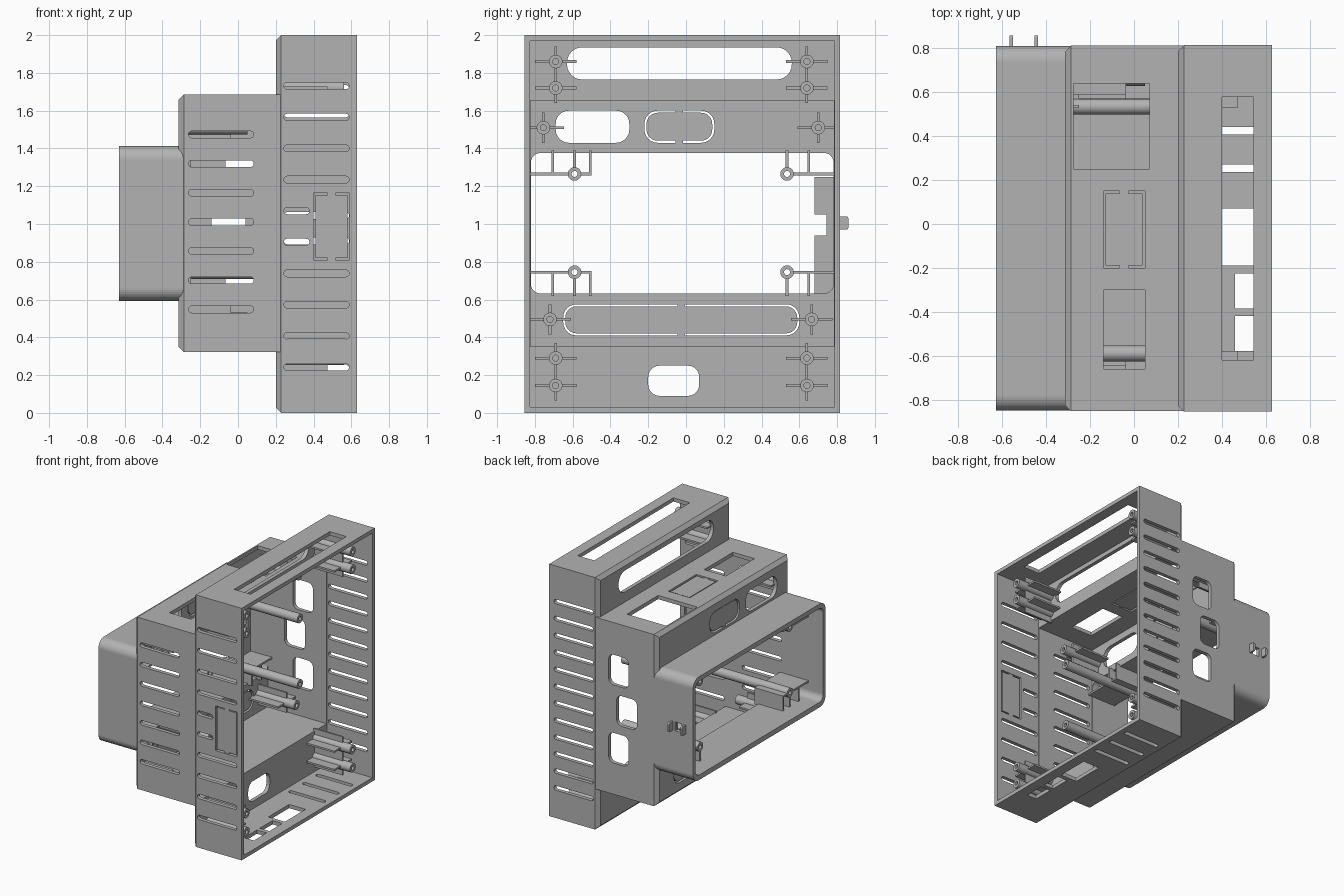
import bpy, bmesh, math
from mathutils import Vector

if "Cube" in bpy.data.objects:
    bpy.data.objects.remove(bpy.data.objects["Cube"], do_unlink=True)

GREY = (0.45, 0.45, 0.45, 1)
mat = bpy.data.materials.new("plain grey plastic")
mat.use_nodes = True
mat.diffuse_color = GREY
mat.node_tree.nodes["Principled BSDF"].inputs["Base Color"].default_value = GREY


def place(axis, a, b, depth):
    """Put profile coordinates on the plane normal to the given axis."""
    return {"x": (depth, a, b), "y": (a, depth, b), "z": (a, b, depth)}[axis]


def prism(bm, axis, a, b, span, r=0, seg=6):
    """Rectangle a x b with corner radius r, extruded along axis over span."""
    pts = []
    if r:
        corners = [(a[1] - r, b[1] - r), (a[0] + r, b[1] - r),
                   (a[0] + r, b[0] + r), (a[1] - r, b[0] + r)]
        for q, (ca, cb) in enumerate(corners):
            for i in range(seg + 1):
                t = math.pi / 2 * (q + i / seg)
                pts.append((ca + r * math.cos(t), cb + r * math.sin(t)))
    else:
        pts = [(a[1], b[1]), (a[0], b[1]), (a[0], b[0]), (a[1], b[0])]
    low, high = [[bm.verts.new(place(axis, p, q, d)) for p, q in pts] for d in span]
    n = len(pts)
    faces = [bm.faces.new(low), bm.faces.new(high[::-1])]
    for i in range(n):
        j = (i + 1) % n
        faces.append(bm.faces.new((low[j], low[i], high[i], high[j])))
    bmesh.ops.recalc_face_normals(bm, faces=faces)


def tube(bm, y, z, span, outer=0.036, inner=0.016, n=20):
    """Hollow screw post along x."""
    rings = []
    for r, x in ((outer, span[0]), (outer, span[1]), (inner, span[1]), (inner, span[0])):
        rings.append([bm.verts.new((x, y + r * math.cos(i * math.tau / n),
                                    z + r * math.sin(i * math.tau / n))) for i in range(n)])
    faces = []
    for k in range(4):
        p, q = rings[k], rings[(k + 1) % 4]
        for i in range(n):
            j = (i + 1) % n
            faces.append(bm.faces.new((p[i], p[j], q[j], q[i])))
    bmesh.ops.recalc_face_normals(bm, faces=faces)


def finish(name, bm, smooth=False):
    mesh = bpy.data.meshes.new(name)
    bm.to_mesh(mesh)
    bm.free()
    mesh.materials.append(mat)
    ob = bpy.data.objects.new(name, mesh)
    bpy.context.scene.collection.objects.link(ob)
    if smooth:
        bpy.ops.object.select_all(action="DESELECT")
        ob.select_set(True)
        bpy.context.view_layer.objects.active = ob
        bpy.ops.object.shade_smooth_by_angle(angle=math.radians(35))
    return ob


def combine(target, tool, operation):
    """Apply a boolean and discard the tool."""
    tool.hide_render = True
    mod = target.modifiers.new("cut", "BOOLEAN")
    mod.object, mod.operation, mod.solver = tool, operation, "EXACT"
    mod.use_self = True
    dg = bpy.context.evaluated_depsgraph_get()
    mesh = bpy.data.meshes.new_from_object(target.evaluated_get(dg))
    target.modifiers.clear()
    target.data = mesh
    bpy.data.objects.remove(tool, do_unlink=True)


def tier(name, x, y, z):
    """Box with a chamfered rim on its -x face."""
    bm = bmesh.new()
    prism(bm, "x", y, z, x)
    rim = [e for e in bm.edges if all(v.co.x < x[0] + 0.001 for v in e.verts)]
    bmesh.ops.bevel(bm, geom=rim, offset=0.028, segments=1, affect="EDGES")
    return finish(name, bm)


def block(name, *args, **kw):
    bm = bmesh.new()
    prism(bm, *args, **kw)
    return finish(name, bm)


# Three-tier outer body
shell = tier("case_shell", (0.2, 0.63), (-0.855, 0.815), (0, 2))
combine(shell, tier("mid", (-0.315, 0.3), (-0.853, 0.813), (0.322, 1.685)), "UNION")
combine(shell, block("neck", "x", (-0.851, 0.811), (0.592, 1.412), (-0.63, -0.25),
                     r=0.07, seg=10), "UNION")

# Hollow interior, open at both ends
combine(shell, block("c1", "x", (-0.825, 0.785), (0.03, 1.97), (0.23, 0.8)), "DIFFERENCE")
combine(shell, block("c2", "x", (-0.823, 0.783), (0.352, 1.655), (-0.285, 0.4)), "DIFFERENCE")
combine(shell, block("c3", "x", (-0.821, 0.781), (0.632, 1.376), (-0.8, 0), r=0.05), "DIFFERENCE")

# All wall openings
FRONT, BACK = (-0.95, -0.79), (0.75, 0.9)
bm = bmesh.new()


def vent(x, z, wall):
    prism(bm, "y", x, (z - 0.018, z + 0.018), wall, r=0.0175, seg=4)


for i in range(10):
    short = i in (4, 5)
    vent((0.243, 0.378 if short else 0.588), 0.242 + 0.1655 * i, FRONT)
for i in range(7):
    vent((-0.262, 0.083), 0.548 + 0.1543 * i, FRONT)
for i in range(12):
    vent((0.243, 0.588), 0.238 + 0.1345 * i, BACK)
for x, z in (((-0.065, 0.11), 1.31), ((-0.14, 0.04), 1.0), ((-0.065, 0.11), 0.69)):
    prism(bm, "y", x, (z - 0.12, z + 0.12), BACK, r=0.045)
prism(bm, "y", (-0.53, -0.47), (0.97, 1.04), BACK)

# Openings in the step tops and the floor
prism(bm, "z", (0.40, 0.545), (-0.62, 0.58), (1.9, 2.1))
prism(bm, "z", (-0.275, 0.07), (0.25, 0.64), (1.6, 1.75))
prism(bm, "z", (-0.14, 0.05), (-0.66, -0.30), (1.6, 1.75))
prism(bm, "z", (0.40, 0.545), (-0.19, 0.07), (-0.1, 0.08))
for y in (-0.5, -0.305):
    prism(bm, "z", (0.46, 0.545), (y - 0.08, y + 0.08), (-0.1, 0.08))
for y in (0.255, 0.425, 0.595):
    prism(bm, "z", (0.27, 0.588), (y - 0.017, y + 0.017), (-0.1, 0.08), r=0.0165, seg=4)

# Rounded openings in the step faces
prism(bm, "x", (-0.63, 0.56), (1.765, 1.935), (0.1, 0.26), r=0.08)
prism(bm, "x", (-0.20, 0.07), (0.09, 0.25), (0.1, 0.26), r=0.06)
prism(bm, "x", (-0.69, -0.30), (1.43, 1.60), (-0.4, -0.2), r=0.07)

# Knock-out panels: hole here, slightly smaller plate added afterwards
knockouts = [
    ("side_panel", "y", (0.40, 0.59), (0.81, 1.165), (-0.848, -0.828), FRONT, 0),
    ("top_panel", "z", (-0.14, 0.05), (-0.20, 0.15), (1.658, 1.68), (1.6, 1.75), 0),
    ("port_panel", "x", (-0.22, 0.15), (1.43, 1.60), (-0.308, -0.29), (-0.4, -0.2), 0.07),
    ("lower_panel", "x", (-0.65, 0.60), (0.41, 0.575), (-0.308, -0.29), (-0.4, -0.2), 0.07),
]
for name, axis, a, b, span, cut, r in knockouts:
    prism(bm, axis, a, b, cut, r=r)
combine(shell, finish("openings", bm), "DIFFERENCE")

GAP = 0.011
for name, axis, a, b, span, cut, r in knockouts:
    bm = bmesh.new()
    prism(bm, axis, (a[0] + GAP, a[1] - GAP), (b[0] + GAP, b[1] - GAP), span, r=max(r - GAP, 0))
    mid = (a[0] + a[1]) / 2
    prism(bm, axis, (mid - 0.02, mid + 0.02), (b[0] - 0.003, b[1] + 0.003), span)
    finish(name, bm)


# Screw posts with cross ribs
def posts(name, places, x0, x1):
    bm = bmesh.new()
    for y, z in places:
        tube(bm, y, z, (x0, x1))
        rib = (x0, x0 + 0.75 * (x1 - x0))
        for s in (-1, 1):
            ya, yb = y + s * 0.03, max(-0.84, min(0.8, y + s * 0.11))
            prism(bm, "x", sorted((ya, yb)), (z - 0.007, z + 0.007), rib)
            prism(bm, "x", (y - 0.007, y + 0.007), sorted((z + s * 0.03, z + s * 0.08)), rib)
    finish(name, bm, smooth=True)


posts("wide_tier_posts", [(y, z) for y in (-0.69, 0.64) for z in (0.145, 0.29, 1.72, 1.86)],
      0.22, 0.56)
posts("middle_tier_posts", [(-0.755, 1.51), (0.70, 1.51), (-0.72, 0.495), (0.665, 0.495)],
      -0.295, 0.05)

# Long neck posts braced to the neck walls
bm = bmesh.new()
for y, wall in ((-0.59, -0.835), (0.535, 0.795)):
    s = 1 if y > 0 else -1
    for z, edge in ((0.745, 0.62), (1.265, 1.39)):
        t = 1 if z > 1 else -1
        tube(bm, y, z, (-0.5, 0.17))
        rib = (-0.5, -0.25)
        prism(bm, "x", sorted((y + s * 0.03, wall)), (z - 0.007, z + 0.007), rib)
        for off in (0, 0.115):
            yy = y + s * off
            prism(bm, "x", (yy - 0.007, yy + 0.007),
                  sorted((z + t * (0 if off else 0.03), edge)), rib)
        if s < 0:
            prism(bm, "x", (y + 0.03, y + 0.09), (z - 0.007, z + 0.007), rib)
            prism(bm, "x", (y + 0.076, y + 0.09), sorted((z, edge)), rib)
finish("neck_posts", bm, smooth=True)

# Latch plate inside the neck and its two prongs outside
bm = bmesh.new()
prism(bm, "x", (0.68, 0.79), (0.625, 0.94), (-0.45, -0.435))
prism(bm, "x", (0.68, 0.79), (1.05, 1.25), (-0.45, -0.435))
prism(bm, "x", (0.745, 0.79), (0.94, 1.05), (-0.45, -0.435))
finish("latch_plate", bm)
bm = bmesh.new()
for x in (-0.56, -0.445):
    prism(bm, "x", (0.79, 0.86), (0.97, 1.04), (x - 0.008, x + 0.008), r=0.012, seg=3)
finish("latch_prongs", bm)
